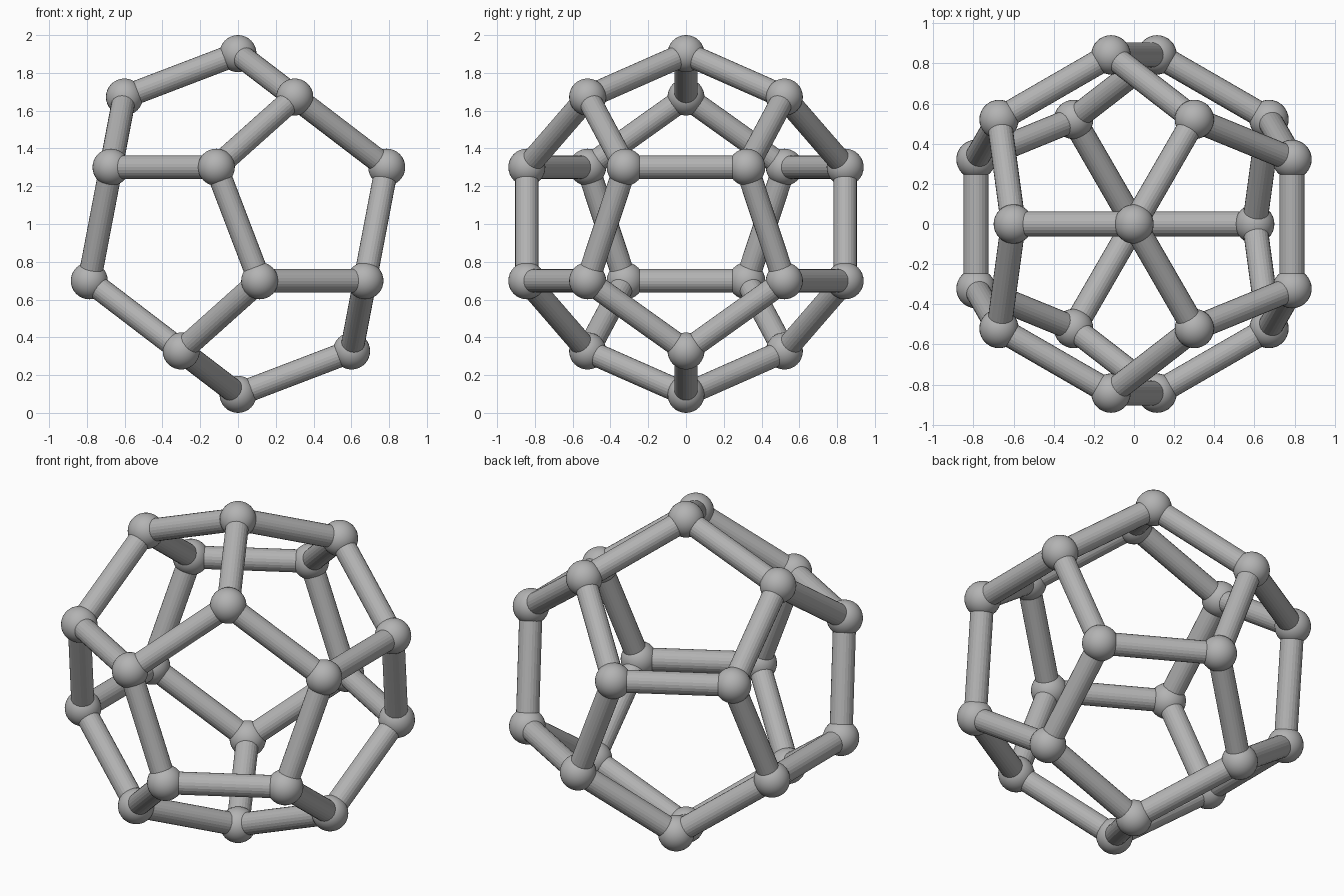
import bpy, math
from mathutils import Vector

if "Cube" in bpy.data.objects:
    bpy.data.objects.remove(bpy.data.objects["Cube"])

R = 0.902       # circumradius of the dodecahedron
BALL = 0.098    # joint radius
ROD = 0.062     # strut radius
CENTRE = Vector((0, 0, 1))

grey = bpy.data.materials.new("grey")
grey.diffuse_color = (0.45, 0.45, 0.45, 1)
grey.use_nodes = True
grey.node_tree.nodes["Principled BSDF"].inputs["Base Color"].default_value = grey.diffuse_color


def ring_point(radius, angle, z):
    a = math.radians(angle)
    return Vector((radius * math.cos(a), radius * math.sin(a), z)) * R


# Upper half of the dodecahedron, standing on one corner
spread = math.degrees(math.acos(math.sqrt(5 / 8)))
upper = [Vector((0, 0, R))]
for a in (60, 180, 300):
    upper.append(ring_point(2 / 3, a, math.sqrt(5) / 3))
    for s in (-1, 1):
        upper.append(ring_point(math.sqrt(8) / 3, a + s * spread, 1 / 3))

# Lower half is the upper half inverted through the centre
corners = upper + [-v for v in upper]

# Ball joints at the corners
for v in corners:
    bpy.ops.mesh.primitive_uv_sphere_add(segments=32, ring_count=16, radius=BALL,
                                         location=v + CENTRE)
    ball = bpy.context.object
    ball.name = "joint_ball"
    ball.data.materials.append(grey)
    bpy.ops.object.shade_smooth()

# Struts between neighbouring corners
edge = 4 * R / (math.sqrt(3) * (1 + math.sqrt(5)))
for i, a in enumerate(corners):
    for b in corners[i + 1:]:
        if abs((b - a).length - edge) < 0.02:
            bpy.ops.mesh.primitive_cylinder_add(vertices=24, radius=ROD, depth=edge,
                                                location=(a + b) / 2 + CENTRE)
            rod = bpy.context.object
            rod.name = "strut"
            rod.rotation_mode = 'QUATERNION'
            rod.rotation_quaternion = (b - a).to_track_quat('Z', 'Y')
            rod.data.materials.append(grey)
